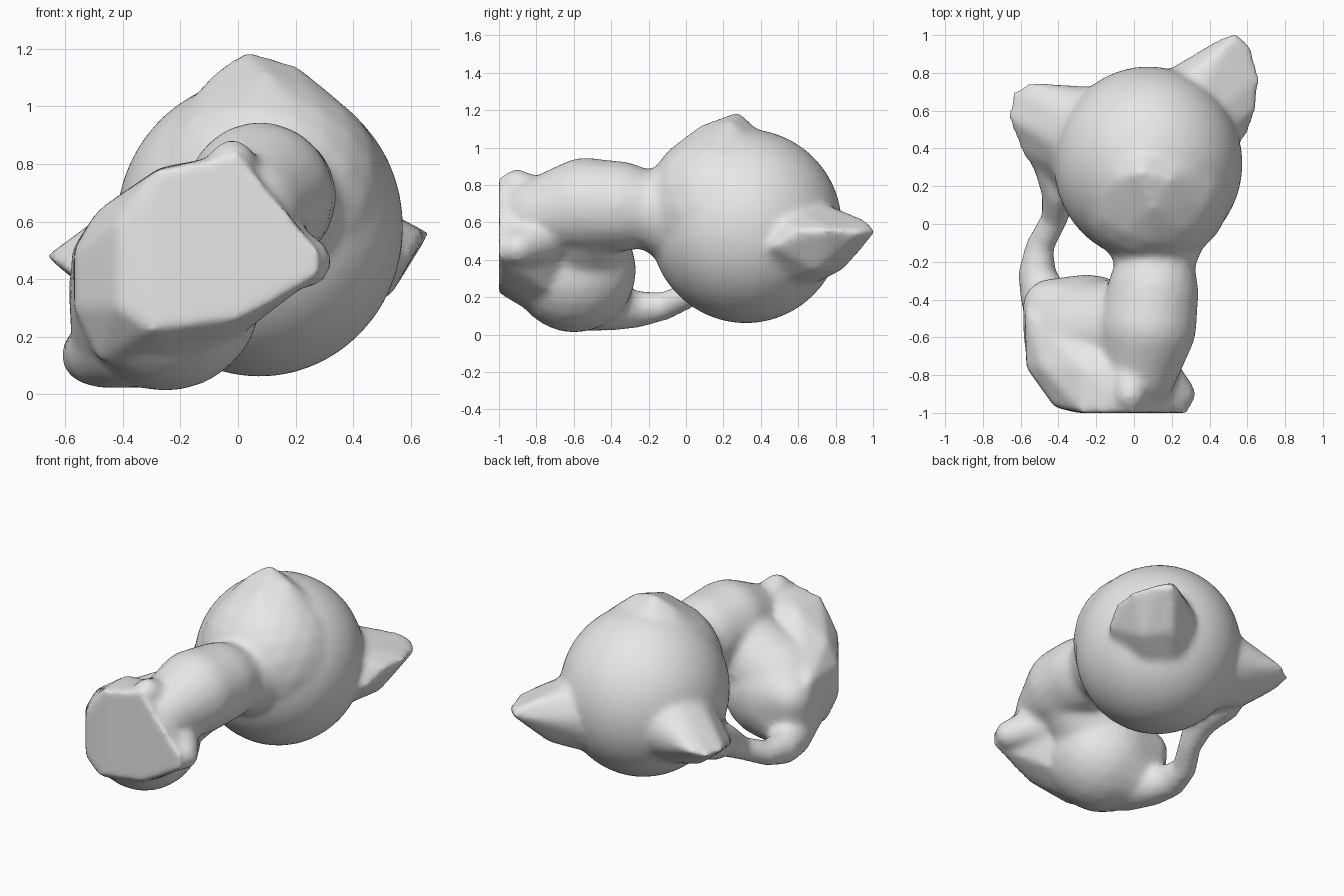
import bpy, bmesh
from mathutils import Vector, Matrix

cube = bpy.data.objects.get("Cube")
if cube:
    bpy.data.objects.remove(cube, do_unlink=True)

bm = bmesh.new()


def ellipsoid(center, radii):
    m = Matrix.Translation(center) @ Matrix.Diagonal((*radii, 1))
    bmesh.ops.create_icosphere(bm, subdivisions=4, radius=1, matrix=m)


def hull(points):
    """Closed convex solid around the given points."""
    part = bmesh.new()
    for p in points:
        part.verts.new(p)
    res = bmesh.ops.convex_hull(part, input=part.verts[:])
    junk = {g for g in res["geom_interior"] + res["geom_unused"]
            if isinstance(g, bmesh.types.BMVert)}
    bmesh.ops.delete(part, geom=list(junk), context='VERTS')
    bmesh.ops.recalc_face_normals(part, faces=part.faces[:])
    me = bpy.data.meshes.new("part")
    part.to_mesh(me)
    part.free()
    bm.from_mesh(me)
    bpy.data.meshes.remove(me)


def ball_points(center, r):
    b = bmesh.new()
    bmesh.ops.create_icosphere(b, subdivisions=3, radius=r)
    pts = [v.co + Vector(center) for v in b.verts]
    b.free()
    return pts


def limb(stations):
    """Chain of tapered capsules through (centre, radius) stations."""
    for a, b in zip(stations, stations[1:]):
        hull(ball_points(*a) + ball_points(*b))


# Head, with the muzzle swelling smoothly to the nose tip
ellipsoid((0.075, 0.32, 0.58), (0.5, 0.515, 0.52))
hull(ball_points((0.1, 0.2, 0.68), 0.425)
     + [(0.03, 0.28, 1.195), (0.2, 0.24, 1.145), (0.1, 0.08, 1.12),
        (-0.07, 0.24, 1.13)])

# Ears: broad cones growing out of the head, flatter on the upper side
hull(ball_points((0.2, 0.5, 0.49), 0.28)
     + [(0.6, 0.47, 0.47), (0.645, 0.6, 0.56), (0.665, 0.78, 0.56),
        (0.625, 0.95, 0.55), (0.55, 1.02, 0.55), (0.45, 0.98, 0.54),
        (0.4, 0.85, 0.35), (0.53, 0.7, 0.34), (0.31, 0.81, 0.67),
        (0.5, 0.97, 0.61)])
hull(ball_points((-0.11, 0.42, 0.52), 0.3)
     + [(-0.5, 0.24, 0.38), (-0.6, 0.38, 0.43), (-0.67, 0.56, 0.48),
        (-0.64, 0.71, 0.48), (-0.57, 0.75, 0.5), (-0.3, 0.72, 0.52),
        (-0.45, 0.5, 0.3), (-0.57, 0.5, 0.55), (-0.4, 0.6, 0.6)])

# Chest and neck, flaring where they meet the head
limb([((0.1, 0.1, 0.63), 0.33), ((0.12, -0.2, 0.67), 0.2),
      ((0.1, -0.36, 0.685), 0.243), ((0.075, -0.54, 0.69), 0.257),
      ((0.03, -0.78, 0.64), 0.2)])

# Haunches, boxy at the back, and the flank joining them to the chest
hull(ball_points((-0.25, -0.6, 0.345), 0.335)
     + ball_points((-0.44, -0.44, 0.38), 0.15)
     + ball_points((-0.18, -0.43, 0.35), 0.15)
     + ball_points((-0.42, -0.47, 0.2), 0.16))
limb([((-0.27, -0.58, 0.39), 0.29), ((0.06, -0.53, 0.64), 0.22)])

# Flat sitting base flaring out of the body
sole = [(-0.42, 0.3), (-0.3, 0.22), (0, 0.26), (0.12, 0.32), (0.28, 0.41),
        (0.28, 0.5), (0.08, 0.74), (0, 0.84), (-0.28, 0.78), (-0.42, 0.6)]
rim = [(-0.57, 0.3), (-0.57, 0.5), (-0.49, 0.64), (-0.27, 0.79), (0, 0.8),
       (0.15, 0.64), (0.19, 0.45), (0.06, 0.24), (-0.2, 0.08), (-0.48, 0.11)]
hull([(x, -0.97 if x < -0.4 else -1.0, z) for x, z in sole]
     + [(x, -0.76, z) for x, z in rim]
     + [(-0.58, -0.45, 0.5), (-0.58, -0.45, 0.25), (-0.2, -0.5, 0.63),
        (0, -0.5, 0.4)])

# Paws
limb([((0.08, -0.76, 0.52), 0.14), ((0.235, -0.9, 0.46), 0.09)])
limb([((-0.02, -0.74, 0.68), 0.14), ((-0.02, -0.905, 0.8), 0.085)])

# Tail curling up to the head and merging under the ear
limb([((-0.38, -0.55, 0.19), 0.17), ((-0.47, -0.4, 0.15), 0.13),
      ((-0.515, -0.27, 0.135), 0.1), ((-0.5, -0.12, 0.15), 0.075),
      ((-0.42, 0.03, 0.22), 0.07), ((-0.39, 0.17, 0.32), 0.1),
      ((-0.43, 0.34, 0.38), 0.11)])

mesh = bpy.data.meshes.new("cat_figurine")
bm.to_mesh(mesh)
bm.free()
figure = bpy.data.objects.new("cat_figurine", mesh)
bpy.context.collection.objects.link(figure)

# One grey clay colour
clay = bpy.data.materials.new("light_grey")
clay.use_nodes = True
color = (0.8, 0.8, 0.8, 1)
clay.diffuse_color = color
clay.node_tree.nodes["Principled BSDF"].inputs["Base Color"].default_value = color
mesh.materials.append(clay)

# Fuse the parts into one skin and soften the joints
fuse = figure.modifiers.new("fuse", 'REMESH')
fuse.mode = 'VOXEL'
fuse.voxel_size = 0.02
fuse.use_smooth_shade = True
soften = figure.modifiers.new("soften", 'SMOOTH')
soften.factor = 0.5
soften.iterations = 10
